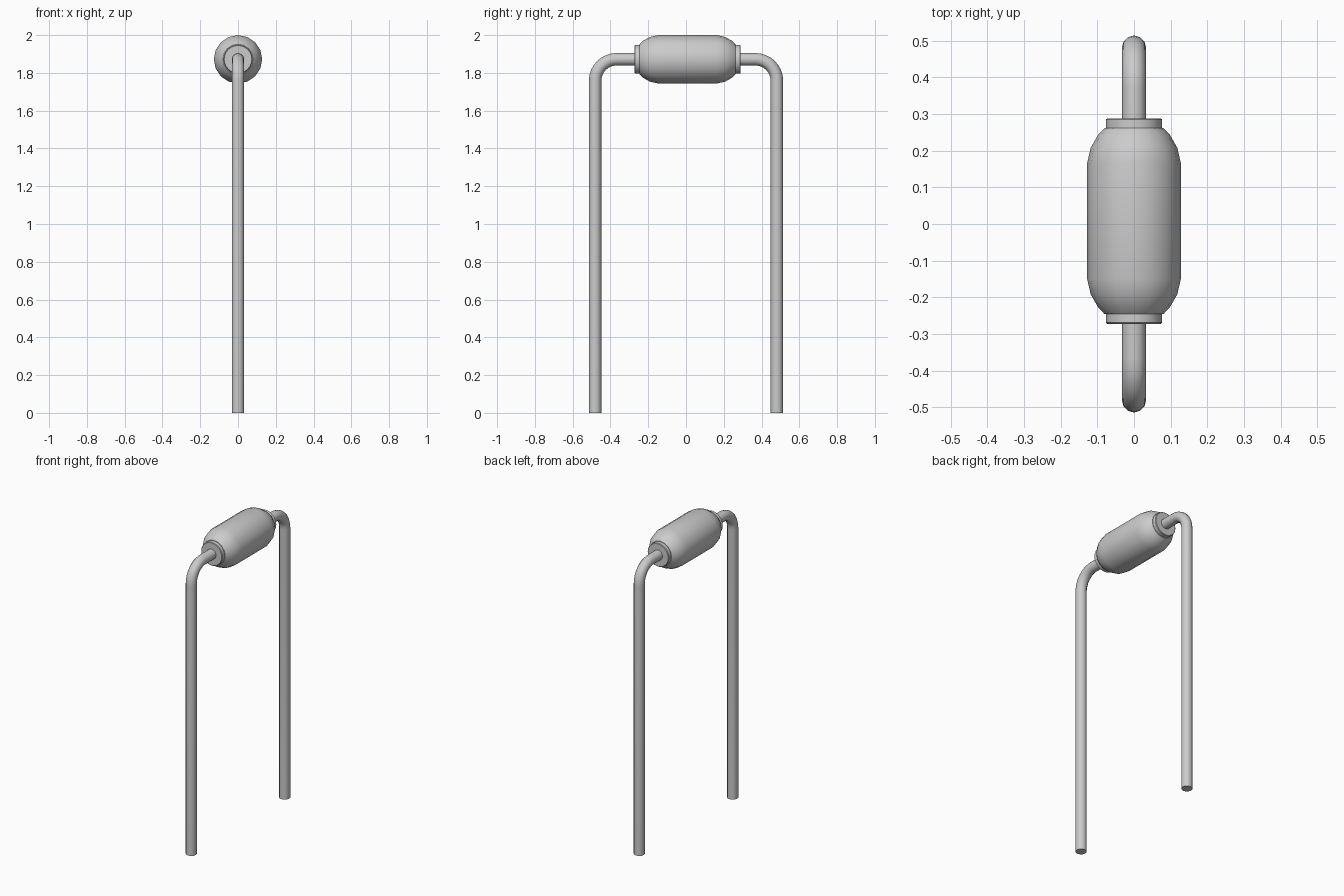
import bpy, math

if "Cube" in bpy.data.objects:
    bpy.data.objects.remove(bpy.data.objects["Cube"])

AXIS_Z = 1.872   # height of the horizontal axis
BODY_Y = 0.008   # the body sits slightly off centre


def smooth(obj, angle):
    bpy.ops.object.select_all(action='DESELECT')
    obj.select_set(True)
    bpy.context.view_layer.objects.active = obj
    bpy.ops.object.shade_smooth_by_angle(angle=math.radians(angle))


def lathe(name, profile, sides):
    """Spin (y, radius) points around the horizontal y axis, with end caps."""
    verts, faces = [], []
    for y, r in profile:
        for i in range(sides):
            a = 2 * math.pi * i / sides
            verts.append((r * math.sin(a), y, r * math.cos(a)))
    for k in range(len(profile) - 1):
        for i in range(sides):
            j = (i + 1) % sides
            faces.append((k * sides + i, (k + 1) * sides + i,
                          (k + 1) * sides + j, k * sides + j))
    last = (len(profile) - 1) * sides
    faces.append(tuple(range(sides)))
    faces.append(tuple(last + i for i in reversed(range(sides))))
    mesh = bpy.data.meshes.new(name)
    mesh.from_pydata(verts, [], faces)
    obj = bpy.data.objects.new(name, mesh)
    obj.location = (0, BODY_Y, AXIS_Z)
    bpy.context.collection.objects.link(obj)
    smooth(obj, 40)
    return obj


# Rounded component body
half = [(0.157, 0.128), (0.20, 0.118), (0.235, 0.098), (0.254, 0.080)]
lathe("component_body", [(-y, r) for y, r in reversed(half)] + half, 16)

# End collars
for side, name in ((-1, "collar_front"), (1, "collar_back")):
    ring = [(side * y, r) for y, r in
            ((0.245, 0.0765), (0.277, 0.0765), (0.280, 0.073))]
    lathe(name, sorted(ring), 24)

# Wire lead: leg, quarter bend, straight top, bend, leg
LEG_Y, BEND, STEPS = 0.481, 0.113, 8
path = [(-LEG_Y, 0.0)]
for i in range(STEPS + 1):
    a = math.pi / 2 * i / STEPS
    path.append((-LEG_Y + BEND * (1 - math.cos(a)),
                 AXIS_Z - BEND * (1 - math.sin(a))))
path += [(-y, z) for y, z in reversed(path)]

curve = bpy.data.curves.new("wire_lead", 'CURVE')
curve.dimensions = '3D'
curve.bevel_depth = 0.033
curve.bevel_resolution = 4
curve.use_fill_caps = True
spline = curve.splines.new('POLY')
spline.points.add(len(path) - 1)
for point, (y, z) in zip(spline.points, path):
    point.co = (0, y, z, 1)
wire = bpy.data.objects.new("wire_lead", curve)
bpy.context.collection.objects.link(wire)
bpy.ops.object.select_all(action='DESELECT')
wire.select_set(True)
bpy.context.view_layer.objects.active = wire
bpy.ops.object.convert(target='MESH')
smooth(bpy.context.view_layer.objects.active, 40)
